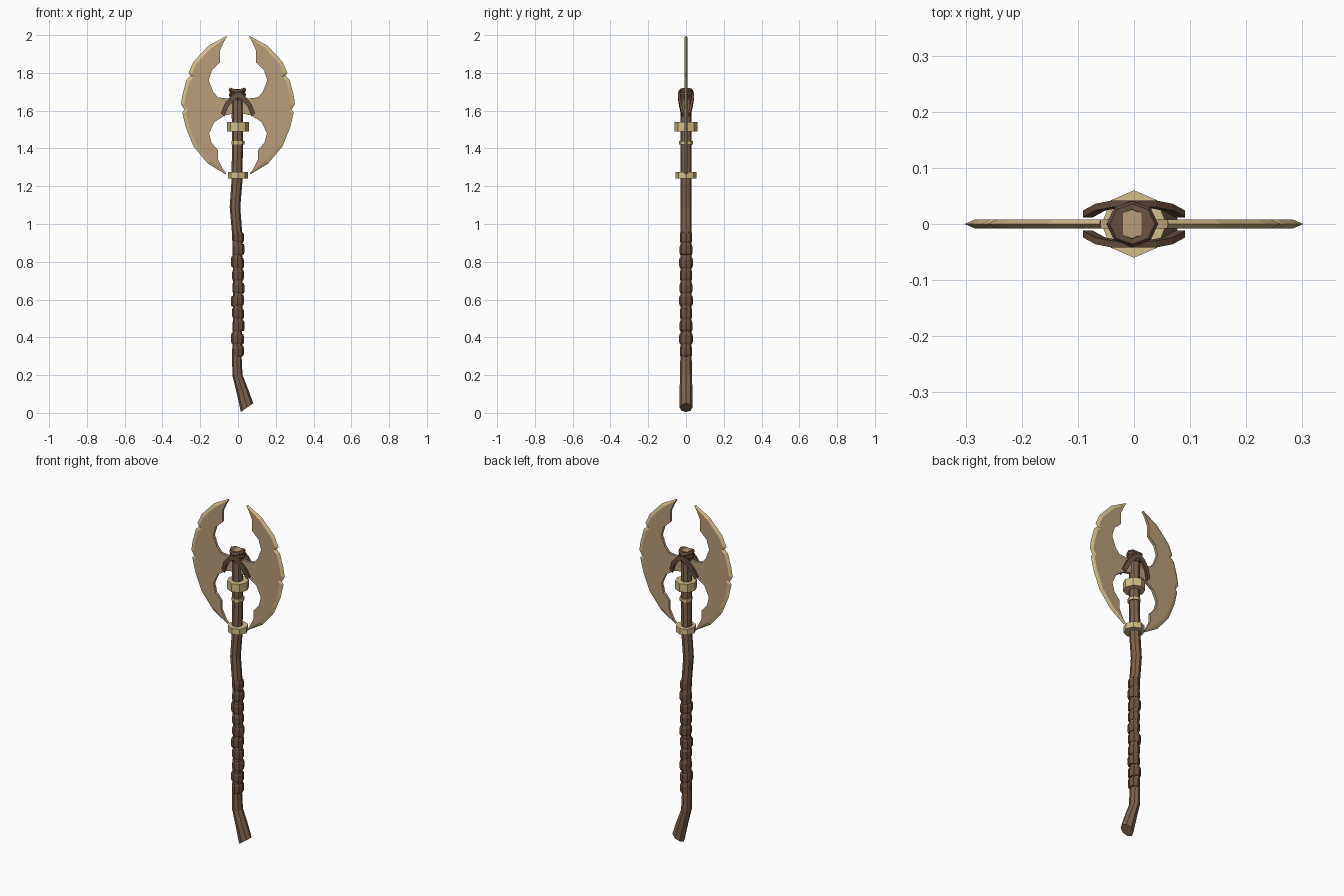
import bpy, bmesh, math
from mathutils import Vector, Matrix

if "Cube" in bpy.data.objects:
    bpy.data.objects.remove(bpy.data.objects["Cube"])


def material(name, rgb):
    m = bpy.data.materials.new(name)
    m.diffuse_color = [(c / 255 / 12.92 if c < 11 else ((c / 255 + .055) / 1.055) ** 2.4) for c in rgb] + [1]
    m.use_nodes = True
    m.node_tree.nodes["Principled BSDF"].inputs["Base Color"].default_value = m.diffuse_color
    return m


WOOD = material("shaft wood", (126, 99, 80))
LEATHER = material("dark leather", (108, 82, 66))
BONE = material("blade tan", (184, 156, 122))
EDGE = material("pale gold", (212, 190, 138))


def finish(name, bm, *mats):
    bmesh.ops.recalc_face_normals(bm, faces=bm.faces)
    me = bpy.data.meshes.new(name)
    bm.to_mesh(me)
    bm.free()
    for m in mats:
        me.materials.append(m)
    ob = bpy.data.objects.new(name, me)
    bpy.context.collection.objects.link(ob)
    return ob


def loft(name, rings, *mats):
    """Skin a list of vertex rings and cap both ends; the last cap uses the last material."""
    bm = bmesh.new()
    loops = [[bm.verts.new(p) for p in r] for r in rings]
    n = len(rings[0])
    for a, b in zip(loops, loops[1:]):
        for i in range(n):
            bm.faces.new((a[i], a[(i + 1) % n], b[(i + 1) % n], b[i]))
    bm.faces.new(loops[0][::-1])
    bm.faces.new(loops[-1]).material_index = len(mats) - 1
    return finish(name, bm, *mats)


def ring(x, z, rx, ry, slope=0, n=8, turn=0.0):
    pts = []
    for i in range(n):
        a = 2 * math.pi * (i + turn) / n
        dx = rx * math.cos(a)
        pts.append(Vector((x + dx, ry * math.sin(a), z + slope * dx)))
    return pts


# Crooked shaft with a slanted, flared foot
loft("shaft", [
    ring(.048, .028, .033, .034, .7), ring(.025, .11, .031, .034, .3),
    ring(-.003, .20, .027, .032), ring(-.006, .30, .025, .030),
    ring(0, .60, .025, .028), ring(-.003, .93, .027, .030),
    ring(-.016, 1.09, .028, .030), ring(-.006, 1.22, .029, .030),
    ring(-.003, 1.40, .029, .030), ring(-.004, 1.69, .030, .030),
    ring(-.004, 1.715, .026, .026)], WOOD, BONE)

# Leather grip: stacked bulging bands with alternating tilt
for i in range(10):
    z = .325 + i * .0672
    s = (.12, -.08, .05, -.14)[i % 4]
    r = (.031, .034, .032)[i % 3]
    x = (0, -.003, .002)[i % 3]
    loft(f"grip_band_{i}", [
        ring(x, z - .028, r - .004, r - .002, s), ring(x, z - .017, r, r + .002, s),
        ring(x, z + .017, r, r + .002, s), ring(x, z + .028, r - .004, r - .002, s)], LEATHER)

# Collars on the shaft
for name, z, h, rx, ry in (("upper_collar", 1.515, .024, .058, .060),
                           ("lower_collar", 1.258, .017, .054, .056),
                           ("thin_collar", 1.431, .009, .034, .036)):
    loft(name, [ring(0, z - h, rx, ry), ring(0, z + h, rx, ry)], EDGE)

# Blade profile: cutting edge and hollow inner side, both from top to bottom
OUTER = [(.062, 1.995), (.155, 1.945), (.235, 1.86), (.262, 1.80), (.250, 1.785),
         (.272, 1.765), (.293, 1.69), (.302, 1.635), (.284, 1.605), (.295, 1.59),
         (.276, 1.51), (.235, 1.41), (.16, 1.32), (.066, 1.263)]
INNER = [(.075, 1.965), (.095, 1.92), (.095, 1.855), (.138, 1.815), (.155, 1.76),
         (.132, 1.70), (.105, 1.67), (.06, 1.665), (.0, 1.67), (.0, 1.59), (.07, 1.575),
         (.125, 1.54), (.153, 1.48), (.14, 1.43), (.105, 1.39), (.105, 1.34), (.08, 1.29)]
T = .008


def blade(name, side):
    bm = bmesh.new()
    inset = []
    for i, (x, z) in enumerate(OUTER):
        a, b = OUTER[max(i - 1, 0)], OUTER[min(i + 1, len(OUTER) - 1)]
        t = Vector((b[0] - a[0], b[1] - a[1])).normalized()
        w = .006 if i in (0, len(OUTER) - 1) else .019
        inset.append((x + t.y * w, z - t.x * w))
    edge = [bm.verts.new((side * x, 0, z)) for x, z in OUTER]
    rims = []
    for y in (-T, T):
        bev = [bm.verts.new((side * x, y, z)) for x, z in inset]
        inn = [bm.verts.new((side * x, y, z)) for x, z in INNER]
        bm.faces.new(bev + inn[::-1])
        for i in range(len(edge) - 1):
            bm.faces.new((edge[i], edge[i + 1], bev[i + 1], bev[i])).material_index = 1
        rims.append([bev[0]] + inn + [bev[-1]])
    f, k = rims
    for i in range(len(f) - 1):
        bm.faces.new((f[i], f[i + 1], k[i + 1], k[i]))
    for e, j in ((edge[0], 0), (edge[-1], -1)):
        bm.faces.new((e, f[j], k[j])).material_index = 1
    return finish(name, bm, BONE, EDGE)


blade("right_blade", 1)
blade("left_blade", -1)

# Lashing around the head: two crossed bands and a lower binding
for name, s, z in (("head_band_a", .3, 1.697), ("head_band_b", -.3, 1.697), ("head_binding", 0, 1.668)):
    r = .046 if s else .037
    loft(name, [ring(-.003, z - .013, r - .006, .036, s), ring(-.003, z, r, .041, s),
                ring(-.003, z + .013, r - .006, .036, s)], LEATHER)

# Straps running from the lashing down over both blades, front and back
for side in (-1, 1):
    for face in (-1, 1):
        rings = []
        for x, y, z in ((.0, .036, 1.688), (.03, .036, 1.665), (.06, .030, 1.63), (.082, .018, 1.578)):
            wx, wz = .009, .009
            rings.append([Vector((side * (x + u * wx), face * (y + v * .006), z + u * wz))
                          for u, v in ((-1, -1), (1, -1), (1, 1), (-1, 1))])
        loft(f"strap_{'left' if side < 0 else 'right'}_{'front' if face < 0 else 'back'}", rings, LEATHER)
